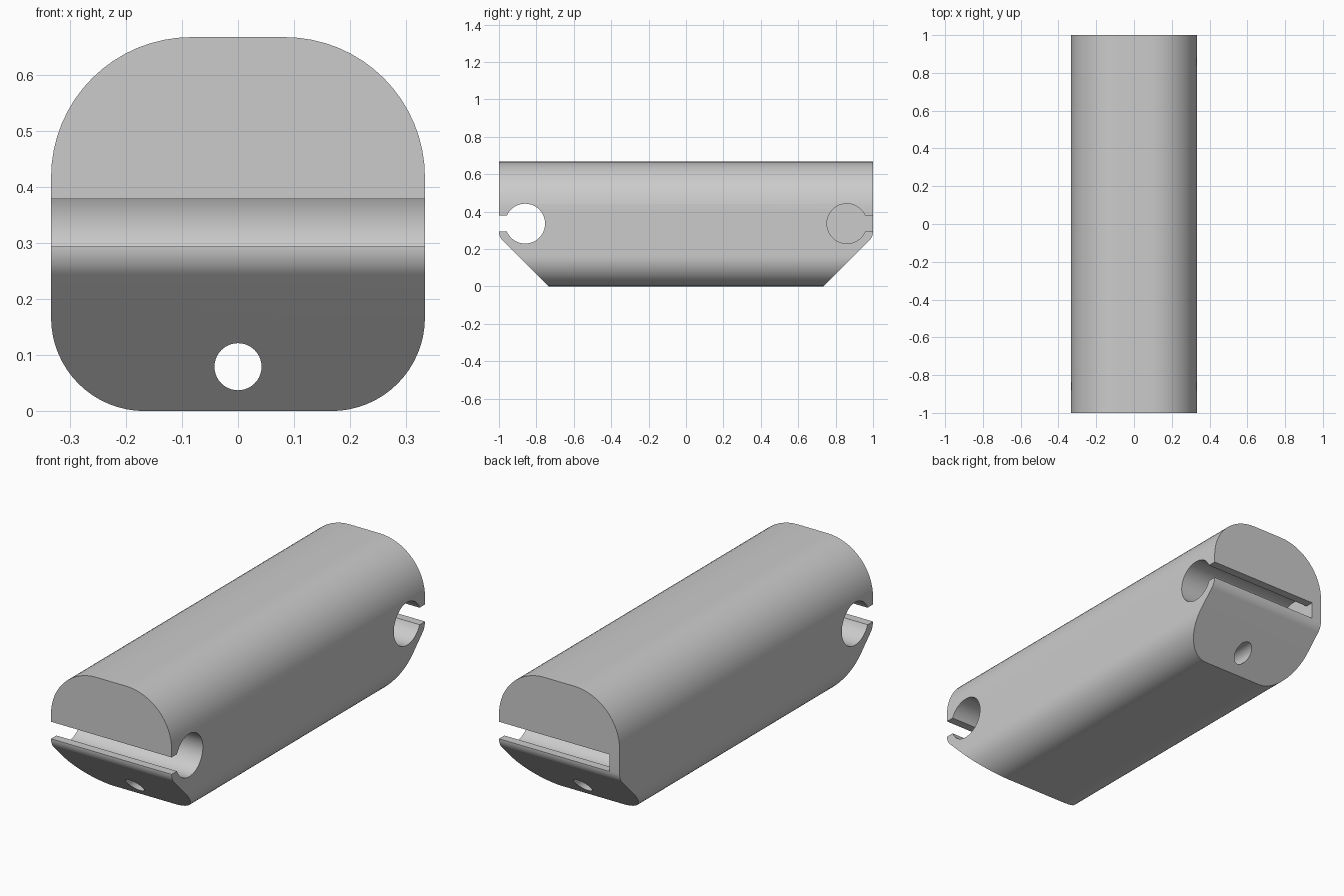
import bpy, bmesh
from math import sin, cos, pi, asin, tan

cube = bpy.data.objects.get("Cube")
if cube:
    bpy.data.objects.remove(cube, do_unlink=True)

HALF_W, HEIGHT = 1 / 3, 2 / 3
HOLE_Y, HOLE_Z, HOLE_R = 0.86, 0.3355, 0.1065
SLOT = 0.0425      # half height of the end slots
WALL = 0.055       # wall left at the closed end of the back channel

grey = bpy.data.materials.new("grey")
grey.use_nodes = True
colour = (0.6, 0.6, 0.6, 1)
grey.diffuse_color = colour
grey.node_tree.nodes["Principled BSDF"].inputs["Base Color"].default_value = colour


def arc(cx, cz, r, a0, a1, n=16):
    return [(cx + r * cos(a0 + (a1 - a0) * i / n),
             cz + r * sin(a0 + (a1 - a0) * i / n)) for i in range(n + 1)]


def prism(name, outline, axis, lo, hi):
    """Extrude a 2D outline along x (outline is y, z) or y (outline is x, z)."""
    def place(p, d):
        return (d, p[0], p[1]) if axis == "x" else (p[0], d, p[1])
    bm = bmesh.new()
    ends = [[bm.verts.new(place(p, d)) for p in outline] for d in (lo, hi)]
    bm.faces.new(ends[0])
    bm.faces.new(ends[1])
    for i in range(len(outline)):
        j = (i + 1) % len(outline)
        bm.faces.new((ends[0][i], ends[0][j], ends[1][j], ends[1][i]))
    bmesh.ops.recalc_face_normals(bm, faces=bm.faces)
    mesh = bpy.data.meshes.new(name)
    bm.to_mesh(mesh)
    bm.free()
    mesh.materials.append(grey)
    ob = bpy.data.objects.new(name, mesh)
    bpy.context.collection.objects.link(ob)
    return ob


def mirrored(half):
    return half + [(-u, z) for u, z in reversed(half)]


def combine(body, tool, operation):
    bpy.context.view_layer.objects.active = body
    mod = body.modifiers.new(tool.name, "BOOLEAN")
    mod.operation, mod.solver, mod.object = operation, "EXACT", tool
    bpy.ops.object.modifier_apply(modifier=mod.name)
    bpy.data.objects.remove(tool, do_unlink=True)


# Long body: rounded cross-section, tighter radius at the bottom
top_r, low_r = HEIGHT * 0.375, HEIGHT * 0.25
section = mirrored(arc(HALF_W - low_r, low_r, low_r, -pi / 2, 0)
                   + arc(HALF_W - top_r, HEIGHT - top_r, top_r, 0, pi / 2))
body = prism("bar_body", section, "y", -1.1, 1.1)

# Side outline: slanted ends with a softened upper corner
corner, soft = 0.2645, 0.03
r = soft / tan(pi / 8)
side = mirrored([(1 - corner, -0.1), (1 - corner, 0)]
                + arc(1 - r, corner + soft, r, -pi / 4, 0, 10)
                + [(1, HEIGHT + 0.1)])
combine(body, prism("end_trim", side, "x", -0.5, 0.5), "INTERSECT")

# Keyhole channels: open on both sides at the front, closed on -x at the back
a = asin(SLOT / HOLE_R)
for name, sign, lo in (("front_channel", -1, -0.5), ("back_channel", 1, -HALF_W + WALL)):
    keyhole = arc(HOLE_Y, HOLE_Z, HOLE_R, a, 2 * pi - a, 56)
    keyhole += [(1.2, HOLE_Z - SLOT), (1.2, HOLE_Z + SLOT)]
    keyhole = [(sign * y, z) for y, z in keyhole]
    combine(body, prism(name, keyhole, "x", lo, 0.5), "DIFFERENCE")

# Lengthwise bore through the lower part
bore = arc(0, 0.079, 0.042, 0, 2 * pi, 40)[:-1]
combine(body, prism("bore", bore, "y", -1.2, 1.2), "DIFFERENCE")

bpy.ops.object.select_all(action="DESELECT")
body.select_set(True)
bpy.context.view_layer.objects.active = body
bpy.ops.object.shade_smooth_by_angle(angle=pi / 6)
